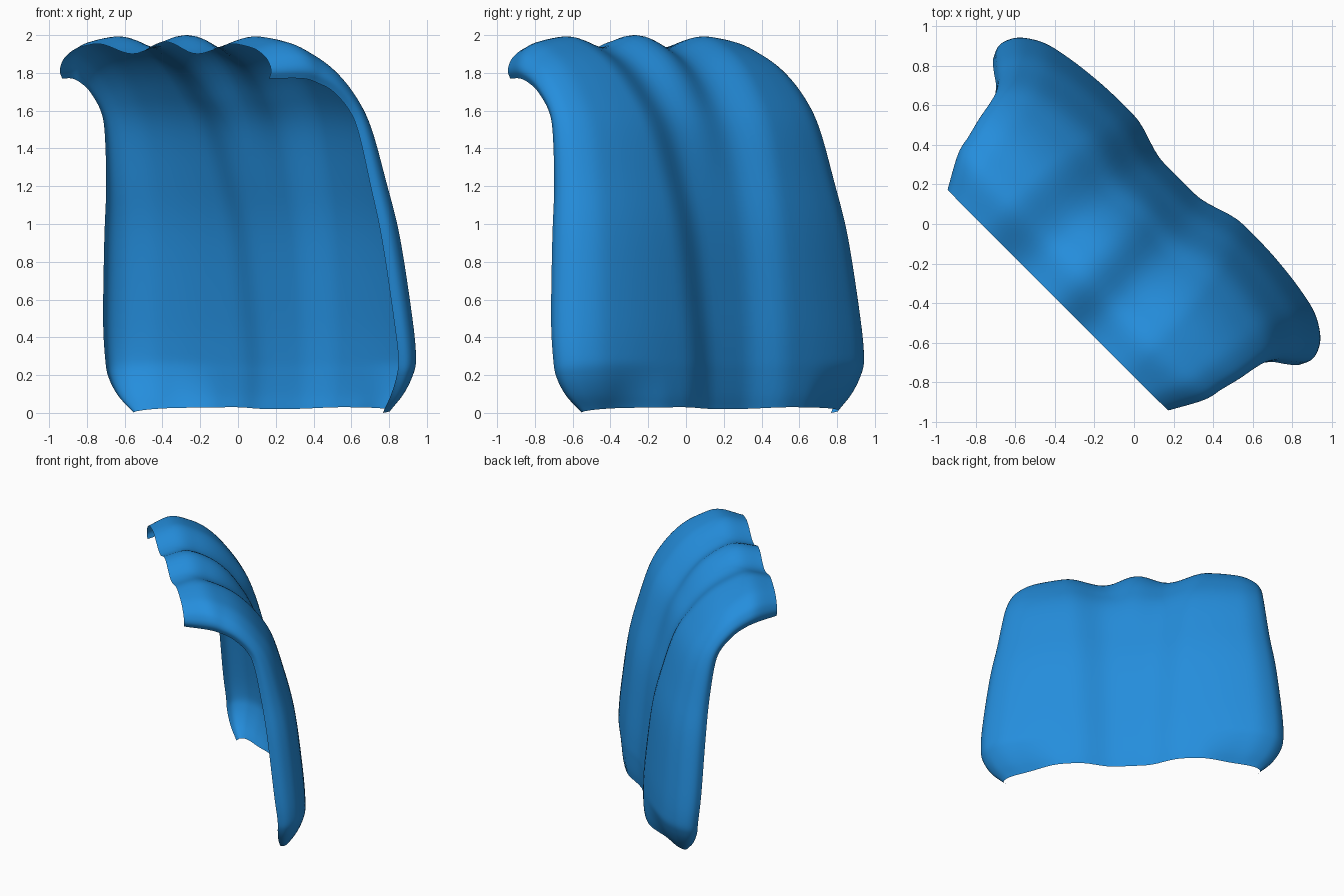
import bpy, bmesh, math
from mathutils import Vector

if "Cube" in bpy.data.objects:
    bpy.data.objects.remove(bpy.data.objects["Cube"])

# Stations from bottom hem to front tip:
# back depth v, back z, lip depth v, lip z, half width
STATIONS = [
    (.37, .03, .15, .00, .95), (.38, .10, .12, .09, 1.04), (.385, .20, .105, .19, 1.10),
    (.385, .30, .10, .29, 1.12), (.37, .52, .075, .50, 1.11), (.32, .95, .035, .92, 1.06),
    (.25, 1.25, .00, 1.20, 1.01), (.16, 1.53, -.05, 1.48, .97), (.04, 1.72, -.10, 1.60, .95),
    (-.09, 1.86, -.20, 1.70, .93), (-.23, 1.95, -.29, 1.745, .905), (-.38, 2.0, -.38, 1.77, .88),
    (-.55, 1.965, -.545, 1.77, .79),
]
# Half cross-section: fraction of width, fraction of way from back to lip
SECTION = [(0, 0), (.22, 0), (.45, 0), (.60, .03), (.74, .10), (.86, .21),
           (.95, .42), (.99, .63), (1.0, .82), (.98, 1.0)]
ROWS, COLS = 70, 45


def spline(pts, f):
    """Catmull-Rom through pts, f in 0..1."""
    n = len(pts) - 1
    x = f * n
    i = min(int(x), n - 1)
    t = x - i
    p1, p2 = Vector(pts[i]), Vector(pts[i + 1])
    p0 = Vector(pts[i - 1]) if i > 0 else 2 * p1 - p2
    p3 = Vector(pts[i + 2]) if i + 2 <= n else 2 * p2 - p1
    return .5 * (2 * p1 + (p2 - p0) * t + (2 * p0 - 5 * p1 + 4 * p2 - p3) * t * t
                 + (3 * p1 - p0 - 3 * p2 + p3) * t ** 3)


def ease(a):
    a = max(0, min(1, a))
    return .5 - .5 * math.cos(math.pi * a)


def groove(u, f):
    """Inward depth of two channels that merge into one recess downwards."""
    depth = .065
    u = abs(u)
    valley = .10 + .14 * ease((f - .2) / .7)
    crest = valley + .30
    if u > valley:
        return depth * (1 - ease((u - valley) / (crest - valley)))
    centre = depth * (1 - ease((f - .45) / .45))
    return centre + (depth - centre) * ease(u / valley)


# Padded shell, a single wrapped sheet, turned 45 degrees about z
bm = bmesh.new()
grid = []
for r in range(ROWS + 1):
    f = r / ROWS
    s = spline([Vector(p) for p in STATIONS], f)
    back, lip = Vector((s[0], s[1])), Vector((s[2], s[3]))
    inward = (lip - back).normalized()
    row = []
    for c in range(-COLS, COLS + 1):
        w, d = spline(SECTION, abs(c) / COLS)
        u = math.copysign(w * s[4], c) if c else 0
        p = back.lerp(lip, d) + inward * groove(u, f)
        # lower corners tuck under
        tuck = max(0, 1 - p[1] / .28) ** 1.5 * ease((abs(u) - .5) / .35) * (1 - d)
        v = p[0] - .1 * tuck
        row.append(bm.verts.new(((u + v) / math.sqrt(2), (v - u) / math.sqrt(2), p[1])))
    grid.append(row)
for a, b in zip(grid, grid[1:]):
    for i in range(len(a) - 1):
        bm.faces.new((a[i], b[i], b[i + 1], a[i + 1]))

# Outer side faces away from the hollow
bm.normal_update()
mid = min(bm.faces, key=lambda q: (q.calc_center_median() - Vector((.25, .25, .6))).length)
if mid.normal.x + mid.normal.y < 0:
    bmesh.ops.reverse_faces(bm, faces=bm.faces[:])

# Centre and stand on the ground
for k in range(3):
    lo = min(q.co[k] for q in bm.verts)
    hi = max(q.co[k] for q in bm.verts)
    shift = lo if k == 2 else (lo + hi) / 2
    for q in bm.verts:
        q.co[k] -= shift

mesh = bpy.data.meshes.new("padded_shell")
bm.to_mesh(mesh)
bm.free()
shell = bpy.data.objects.new("padded_shell", mesh)
bpy.context.collection.objects.link(shell)

blue = bpy.data.materials.new("bright blue")
blue.diffuse_color = (.018, .27, .72, 1)
blue.use_nodes = True
blue.node_tree.nodes["Principled BSDF"].inputs["Base Color"].default_value = blue.diffuse_color
mesh.materials.append(blue)
for poly in mesh.polygons:
    poly.use_smooth = True
